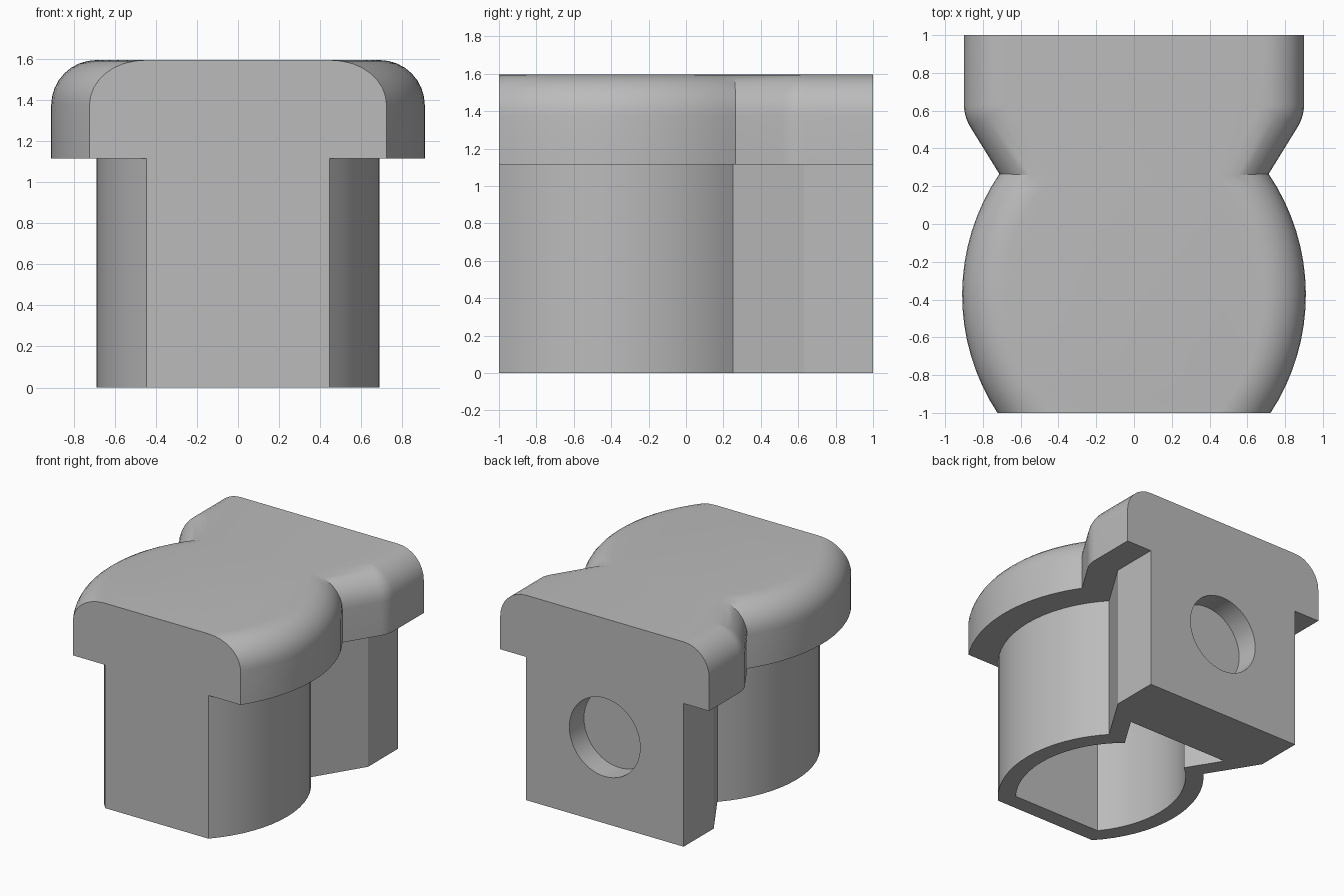
import bpy, bmesh, math
from mathutils import Vector

cube = bpy.data.objects.get("Cube")
if cube:
    bpy.data.objects.remove(cube)

grey = bpy.data.materials.new("plain grey")
grey.use_nodes = True
colour = (0.5, 0.5, 0.5, 1)
grey.diffuse_color = colour
grey.node_tree.nodes["Principled BSDF"].inputs["Base Color"].default_value = colour

# Plan of the stem: bowed front part, pinched waist, flared back block
CENTRE = Vector((-0.23, -0.375))
WAIST = Vector((0.445, 0.25))
CORNER = Vector((0.68, 0.63))
RADIUS = (WAIST - CENTRE).length
ALONG = (CORNER - WAIST).normalized()
OUT = Vector((ALONG.y, -ALONG.x))

LIP = 0.22        # cap overhang and fillet radius
WALL = 0.13
LEDGE, TOP = 1.115, 1.595


def outline(d, front=-1.0, back=1.0, flare=True):
    """Closed plan offset outward by d, cut flat at the front and back."""
    r = RADIUS + d
    p = WAIST + OUT * d
    f = p - CENTRE
    b = f.dot(ALONG)
    waist = p + ALONG * (math.sqrt(b * b - f.length_squared + r * r) - b)
    a0 = math.asin((front - CENTRE.y) / r)
    a1 = math.asin((waist.y - CENTRE.y) / r)
    side = []
    for i in range(17):
        a = a0 + (a1 - a0) * i / 16
        side.append(CENTRE + Vector((math.cos(a), math.sin(a))) * r)
    if flare:
        tilt = math.atan2(OUT.y, OUT.x)
        for i in range(6):
            a = tilt * (1 - i / 5)
            side.append(CORNER + Vector((math.cos(a), math.sin(a))) * d)
        side.append(Vector((CORNER.x + d, back)))
    else:
        side.append(p + ALONG * ((back - p.y) / ALONG.y))
    return side + [Vector((-v.x, v.y)) for v in reversed(side)]


def loft(name, sections):
    """Solid from stacked (outline, height) sections."""
    bm = bmesh.new()
    rings = [[bm.verts.new((v.x, v.y, z)) for v in plan] for plan, z in sections]
    for low, high in zip(rings, rings[1:]):
        n = len(low)
        for i in range(n):
            j = (i + 1) % n
            bm.faces.new((low[i], low[j], high[j], high[i]))
    bm.faces.new(rings[0][::-1])
    bm.faces.new(rings[-1])
    bmesh.ops.remove_doubles(bm, verts=bm.verts, dist=1e-4)
    bmesh.ops.recalc_face_normals(bm, faces=bm.faces)
    mesh = bpy.data.meshes.new(name)
    bm.to_mesh(mesh)
    bm.free()
    mesh.materials.append(grey)
    obj = bpy.data.objects.new(name, mesh)
    bpy.context.collection.objects.link(obj)
    return obj


# Stem, overhanging cap and its rounded shoulder
sections = [(outline(0), 0), (outline(0), LEDGE), (outline(LIP), LEDGE)]
for i in range(9):
    t = math.radians(90) * i / 8
    sections.append((outline(LIP * math.cos(t)), TOP - LIP + LIP * math.sin(t)))
body = loft("capped_body", sections)

# Hollow underside
hollow = outline(-WALL, -1 + WALL, 0.49, False)
cavity = loft("cavity_cutter", [(hollow, -0.1), (hollow, TOP - WALL)])

# Round blind socket in the back
bpy.ops.mesh.primitive_cylinder_add(vertices=48, radius=0.305, depth=0.36,
                                    location=(0, 1, 0.67),
                                    rotation=(math.radians(90), 0, 0))
socket = bpy.context.object
socket.name = "socket_cutter"
socket.data.materials.append(grey)

bpy.ops.object.select_all(action="DESELECT")
body.select_set(True)
bpy.context.view_layer.objects.active = body
for cutter in (cavity, socket):
    cutter.hide_render = True
    cut = body.modifiers.new(cutter.name, "BOOLEAN")
    cut.operation = "DIFFERENCE"
    cut.solver = "EXACT"
    cut.object = cutter
    bpy.ops.object.modifier_apply(modifier=cut.name)
    bpy.data.objects.remove(cutter)

bpy.ops.object.shade_smooth_by_angle(angle=math.radians(30))
